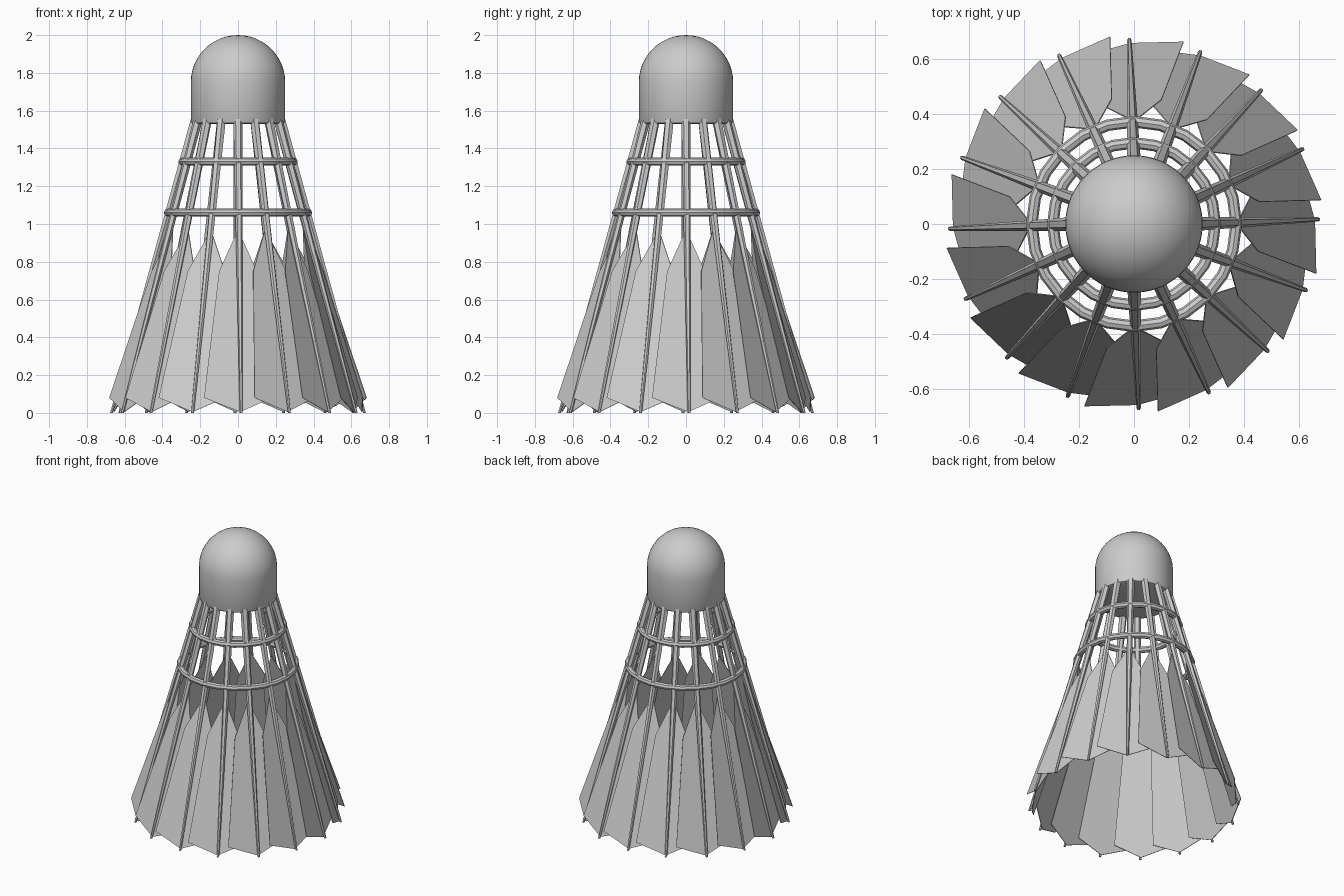
import bpy, bmesh, math

if "Cube" in bpy.data.objects:
    bpy.data.objects.remove(bpy.data.objects["Cube"])

COUNT = 16
grey = bpy.data.materials.new("plain_grey")
grey.diffuse_color = (0.6, 0.6, 0.6, 1)
grey.use_nodes = True
grey.node_tree.nodes["Principled BSDF"].inputs["Base Color"].default_value = grey.diffuse_color


def radius(z):
    """Radius of the skirt cone at height z."""
    return 0.67 - 0.284 * z


def make_mesh(name, verts, faces):
    me = bpy.data.meshes.new(name)
    bm = bmesh.new()
    vs = [bm.verts.new(v) for v in verts]
    for f in faces:
        bm.faces.new([vs[i] for i in f])
    bmesh.ops.recalc_face_normals(bm, faces=bm.faces)
    bm.to_mesh(me)
    bm.free()
    me.materials.append(grey)
    return me


def add(name, me, angle=0.0):
    ob = bpy.data.objects.new(name, me)
    ob.rotation_euler.z = angle
    bpy.context.collection.objects.link(ob)
    return ob


def smooth(ob, deg):
    bpy.ops.object.select_all(action='DESELECT')
    ob.select_set(True)
    bpy.context.view_layer.objects.active = ob
    bpy.ops.object.shade_smooth_by_angle(angle=math.radians(deg))


# Cork head: revolved profile with a hemispherical top and softened lower rim
profile = [(0.235, 1.53), (0.245, 1.534), (0.25, 1.545)]
profile += [(0.25 * math.cos(i * math.pi / 24), 1.75 + 0.25 * math.sin(i * math.pi / 24))
            for i in range(12)]
seg = 48
verts, faces = [], []
for r, z in profile:
    verts += [(r * math.cos(k * math.tau / seg), r * math.sin(k * math.tau / seg), z)
              for k in range(seg)]
for j in range(len(profile) - 1):
    for k in range(seg):
        k2 = (k + 1) % seg
        faces.append((j * seg + k, j * seg + k2, (j + 1) * seg + k2, (j + 1) * seg + k))
verts.append((0, 0, 2.0))
last = (len(profile) - 1) * seg
faces += [(last + k, last + (k + 1) % seg, len(verts) - 1) for k in range(seg)]
faces.append(tuple(range(seg)))
smooth(add("cork_head", make_mesh("cork_head", verts, faces)), 40)

# Quill: tapered six-sided rod leaning outwards and slightly sideways
sides = 6
verts = []
for x, z, r in [(0.0, 1.56, 0.025), (0.017, 0.0, 0.008)]:
    verts += [(x + r * math.cos(k * math.tau / sides),
               -radius(z) + r * math.sin(k * math.tau / sides), z) for k in range(sides)]
faces = [(k, (k + 1) % sides, sides + (k + 1) % sides, sides + k) for k in range(sides)]
faces += [tuple(range(sides)), tuple(range(sides, 2 * sides))]
quill = make_mesh("quill", verts, faces)

# Blade: flat pointed sheet behind the quill, tilted so neighbours overlap
outline = [(0.0, 0.97), (0.10, 0.75), (0.18, 0.08), (0.012, 0.005),
           (-0.18, 0.08), (-0.10, 0.75)]
thick = 0.004
verts = [(u, -(radius(z) - 0.012 - 0.012 * z - 0.14 * u - d), z)
         for d in (0, -thick) for u, z in outline]
n = len(outline)
faces = [tuple(range(n)), tuple(range(n, 2 * n))]
faces += [(k, (k + 1) % n, n + (k + 1) % n, n + k) for k in range(n)]
blade = make_mesh("feather_blade", verts, faces)

for i in range(COUNT):
    a = i * math.tau / COUNT
    add(f"quill_{i + 1}", quill, a)
    add(f"feather_blade_{i + 1}", blade, a)

# Binding rings
for name, z in (("upper_ring", 1.33), ("lower_ring", 1.06)):
    bpy.ops.mesh.primitive_torus_add(location=(0, 0, z), major_radius=radius(z) + 0.003,
                                     minor_radius=0.021, major_segments=24, minor_segments=8)
    ring = bpy.context.object
    ring.name = name
    ring.data.materials.append(grey)
    smooth(ring, 30)
